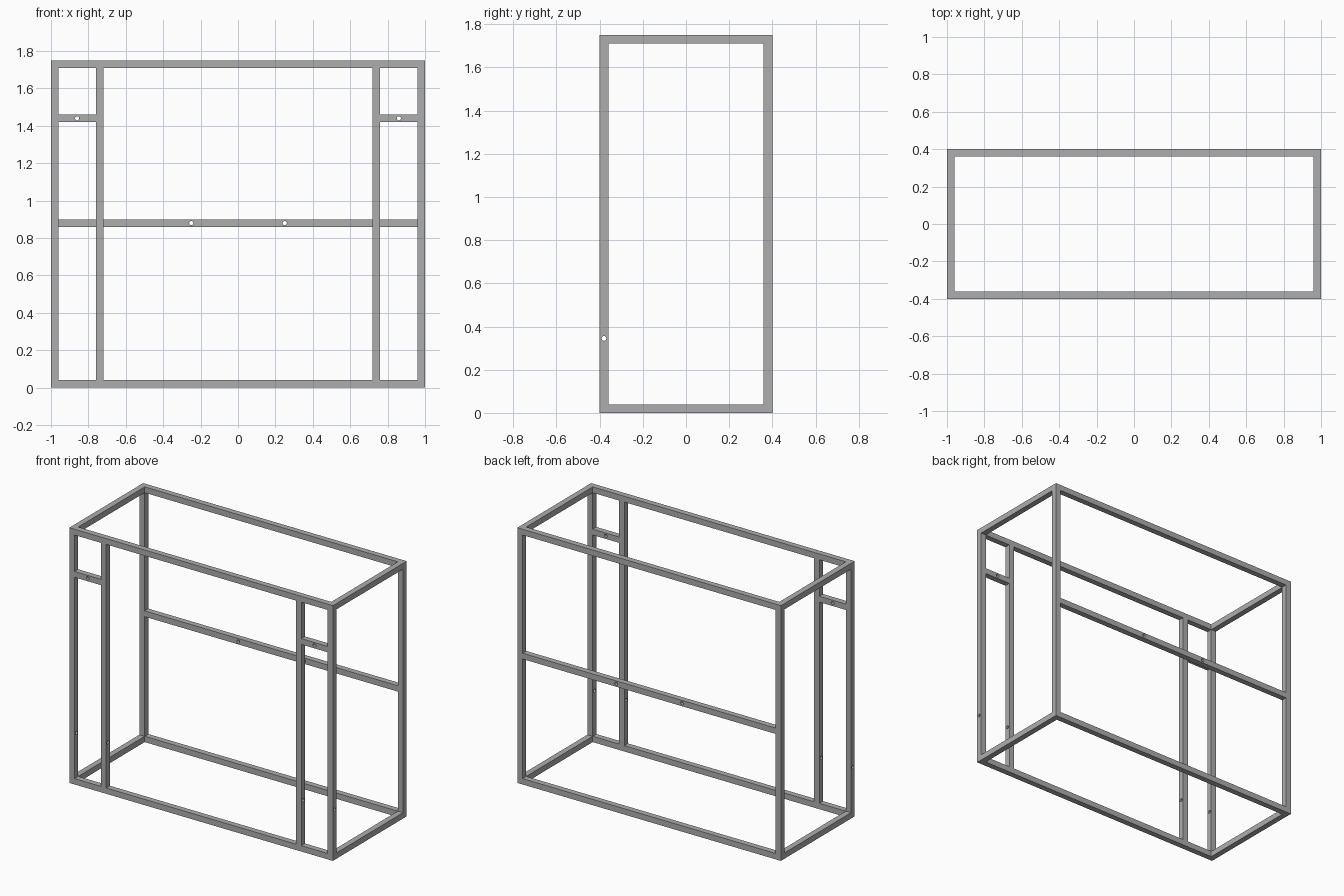
import bpy
import math
from mathutils import Vector

if "Cube" in bpy.data.objects:
    bpy.data.objects.remove(bpy.data.objects["Cube"], do_unlink=True)

T = 0.04                      # tube width
W, D, H = 1.0, 0.4, 1.75      # half width, half depth, height
CX, CY = W - T / 2, D - T / 2   # corner tube centre lines
POST_X = 0.74                 # inner front posts
HOLE_R = 0.011

steel = bpy.data.materials.new("steel_grey")
steel.use_nodes = True
GREY = (0.42, 0.42, 0.42, 1)
steel.diffuse_color = GREY
steel.node_tree.nodes["Principled BSDF"].inputs["Base Color"].default_value = GREY


def bar(name, start, end):
    """Square tube along one axis from start to end."""
    a, b = Vector(start), Vector(end)
    bpy.ops.mesh.primitive_cube_add(size=1, location=(a + b) / 2)
    ob = bpy.context.object
    ob.name = name
    ob.scale = [abs(d) if abs(d) > 1e-6 else T for d in (b - a)]
    bpy.ops.object.transform_apply(location=False, rotation=False, scale=True)
    ob.data.materials.append(steel)
    return ob


def drill(ob, location, axis):
    """Cut a round bolt hole through a bar along x or y."""
    rot = (0, math.pi / 2, 0) if axis == "x" else (math.pi / 2, 0, 0)
    bpy.ops.mesh.primitive_cylinder_add(vertices=24, radius=HOLE_R, depth=T * 2,
                                        location=location, rotation=rot)
    cutter = bpy.context.object
    cutter.hide_render = True
    cutter.data.materials.append(steel)
    mod = ob.modifiers.new("bolt_hole", "BOOLEAN")
    mod.operation = "DIFFERENCE"
    mod.solver = "EXACT"
    mod.object = cutter
    bpy.context.view_layer.objects.active = ob
    bpy.ops.object.modifier_apply(modifier=mod.name)
    bpy.data.objects.remove(cutter, do_unlink=True)


# Long and short rails of the top and bottom rings
for level, z in (("bottom", T / 2), ("top", H - T / 2)):
    for side, y in (("front", -CY), ("back", CY)):
        bar(f"{level}_{side}_rail", (-W + T, y, z), (W - T, y, z))
    for side, x in (("right", -CX), ("left", CX)):
        bar(f"{level}_{side}_rail", (x, -D + T, z), (x, D - T, z))

# Uprights and front cross bars, mirrored left and right
for side, s in (("right", -1), ("left", 1)):
    bar(f"back_{side}_post", (s * CX, CY, 0), (s * CX, CY, H))
    corner = bar(f"front_{side}_post", (s * CX, -CY, 0), (s * CX, -CY, H))
    inner = bar(f"inner_{side}_post", (s * POST_X, -CY, T), (s * POST_X, -CY, H - T))
    for post, x in ((corner, CX), (inner, POST_X)):
        drill(post, (s * x, -CY, 0.345), "x")
    cross = bar(f"front_{side}_cross_bar", (s * (POST_X + T / 2), -CY, 1.44),
                (s * (W - T), -CY, 1.44))
    drill(cross, (s * 0.86, -CY, 1.44), "y")

# Back middle rail with two bolt holes
middle = bar("back_middle_rail", (-W + T, CY, 0.88), (W - T, CY, 0.88))
for x in (-0.25, 0.25):
    drill(middle, (x, CY, 0.88), "y")
